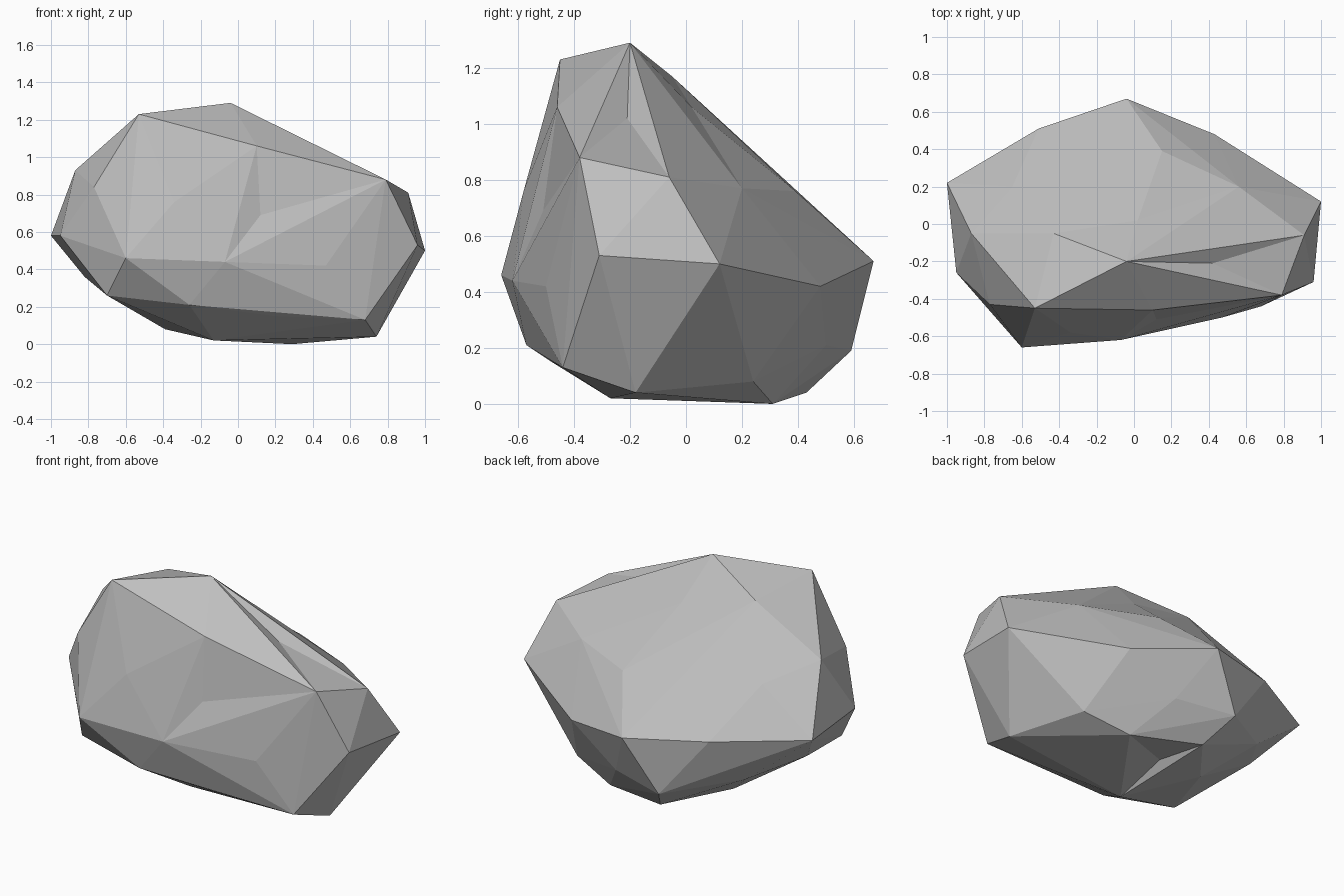
import bpy
import bmesh
from mathutils import Vector

default_cube = bpy.data.objects.get("Cube")
if default_cube:
    bpy.data.objects.remove(default_cube, do_unlink=True)

# Corner points of the boulder, grouped by region
CREST = [(-.04, -.2, 1.29), (-.53, -.45, 1.23), (.1, -.46, 1.06), (.42, -.21, 1.02),
         (-.43, -.05, 1.17), (.02, .02, 1.06)]
LEFT_END = [(.79, -.38, .88), (.91, -.06, .81), (.96, -.31, .53), (1, .12, .5)]
RIGHT_END = [(-.87, -.05, .93), (-1, .22, .58), (-.95, -.26, .58), (-.77, -.43, .84),
             (-.82, .01, .36)]
FRONT = [(-.6, -.66, .46), (-.34, -.58, .76), (.12, -.51, .69), (-.07, -.62, .44),
         (.47, -.5, .42)]
FRONT_FOOT = [(-.7, -.49, .26), (-.26, -.57, .21), (.2, -.48, .15), (.68, -.44, .13)]
BACK = [(-.65, .2, .82), (-.51, .51, .55), (-.04, .67, .51), (.43, .48, .42),
        (.15, .39, .76), (.56, .2, .77), (.12, .5, .21), (-.23, .59, .19), (-.62, .31, .28)]
UNDERSIDE = [(.74, -.18, .04), (-.13, -.27, .02), (.29, .31, 0), (-.13, .43, .04),
             (.56, .24, .08), (-.39, .1, .08), (-.1, .1, .08)]


def stone_material(name, color):
    material = bpy.data.materials.new(name)
    material.use_nodes = True
    material.diffuse_color = color
    shader = material.node_tree.nodes["Principled BSDF"]
    shader.inputs["Base Color"].default_value = color
    shader.inputs["Roughness"].default_value = .9
    return material


def hull_of(points):
    """Wrap the points in a hull and report which of them lie inside it."""
    bm = bmesh.new()
    index = bm.verts.layers.int.new("corner")
    for i, point in enumerate(points):
        bm.verts.new(point)[index] = i
    result = bmesh.ops.convex_hull(bm, input=bm.verts[:])
    buried = [v[index] for v in bm.verts if not v.link_faces]
    return bm, index, buried


def build_boulder(corners):
    """Lift dented corners until the hull touches them, then sink them back."""
    center = sum(corners, Vector()) / len(corners)
    lifted = [corner.copy() for corner in corners]
    bm, index, buried = hull_of(lifted)
    for attempt in range(60):
        if not buried:
            break
        for i in buried:
            lifted[i] = center + (lifted[i] - center) * 1.01
        bm.free()
        bm, index, buried = hull_of(lifted)
    for vert in bm.verts:
        vert.co = corners[vert[index]]
    loose = [v for v in bm.verts if not v.link_faces]
    bmesh.ops.delete(bm, geom=loose, context="VERTS")
    bmesh.ops.recalc_face_normals(bm, faces=bm.faces[:])
    bm.verts.layers.int.remove(bm.verts.layers.int["corner"])
    return bm


# Flat-shaded boulder
regions = CREST + LEFT_END + RIGHT_END + FRONT + FRONT_FOOT + BACK + UNDERSIDE
boulder_bm = build_boulder([Vector(p) for p in regions])
mesh = bpy.data.meshes.new("boulder")
boulder_bm.to_mesh(mesh)
boulder_bm.free()
mesh.materials.append(stone_material("stone grey", (.52, .52, .52, 1)))
boulder = bpy.data.objects.new("boulder", mesh)
bpy.context.collection.objects.link(boulder)
